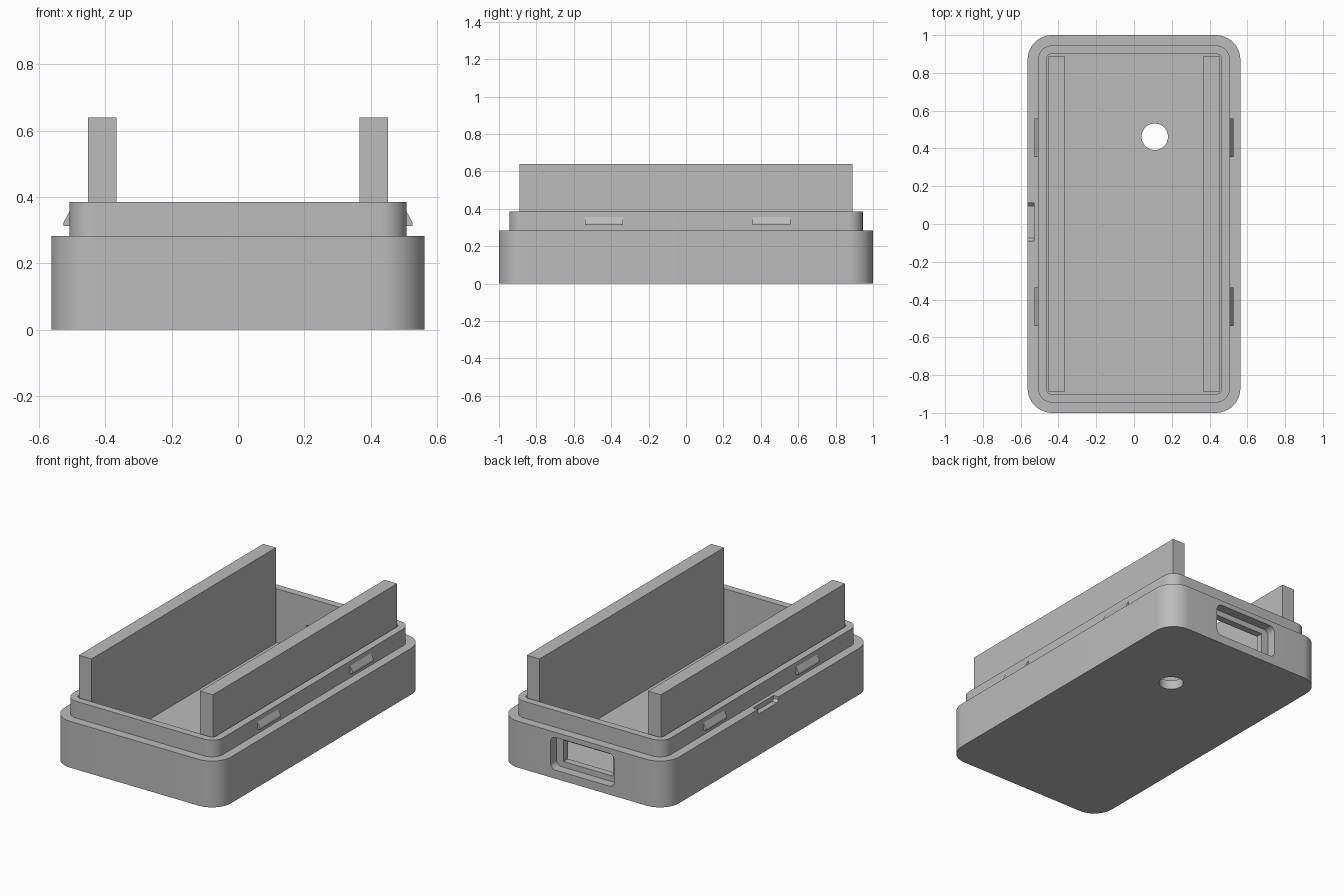
import bpy, bmesh
from math import sin, cos, pi, radians

if "Cube" in bpy.data.objects:
    bpy.data.objects.remove(bpy.data.objects["Cube"])

grey = bpy.data.materials.new("plain grey")
grey.use_nodes = True
COLOUR = (0.5, 0.5, 0.5, 1)
grey.diffuse_color = COLOUR
grey.node_tree.nodes["Principled BSDF"].inputs["Base Color"].default_value = COLOUR


def rounded_rect(hx, hy, r, steps=12):
    """Corner-rounded rectangle as (x, y) points, counter-clockwise."""
    pts = []
    for i, (sx, sy) in enumerate([(1, 1), (-1, 1), (-1, -1), (1, -1)]):
        for k in range(steps + 1):
            a = (i + k / steps) * pi / 2
            pts.append((sx * (hx - r) + r * cos(a), sy * (hy - r) + r * sin(a)))
    return pts


def loft(name, rings):
    """Solid skinned through rings of equal point count, capped at both ends."""
    bm = bmesh.new()
    loops = [[bm.verts.new(p) for p in ring] for ring in rings]
    n = len(loops[0])
    for a, b in zip(loops, loops[1:]):
        for i in range(n):
            j = (i + 1) % n
            bm.faces.new((a[i], a[j], b[j], b[i]))
    bm.faces.new(loops[0][::-1])
    bm.faces.new(loops[-1])
    bmesh.ops.recalc_face_normals(bm, faces=bm.faces)
    mesh = bpy.data.meshes.new(name)
    bm.to_mesh(mesh)
    bm.free()
    mesh.materials.append(grey)
    obj = bpy.data.objects.new(name, mesh)
    bpy.context.collection.objects.link(obj)
    return obj


def box(name, x0, x1, y0, y1, z0, z1):
    corners = [(x0, y0), (x1, y0), (x1, y1), (x0, y1)]
    return loft(name, [[(x, y, z) for x, y in corners] for z in (z0, z1)])


def cut(target, cutter):
    """Subtract the cutter and remove it."""
    mod = target.modifiers.new("cut", "BOOLEAN")
    mod.operation, mod.solver, mod.object = "DIFFERENCE", "EXACT", cutter
    bpy.ops.object.select_all(action="DESELECT")
    bpy.context.view_layer.objects.active = target
    target.select_set(True)
    bpy.ops.object.modifier_apply(modifier=mod.name)
    bpy.data.objects.remove(cutter)


FLOOR = 0.057

# Tray: outer wall, stepped lip and open cavity in one skin
sections = [
    (0.563, 1.0, 0.13, 0.0),
    (0.563, 1.0, 0.13, 0.283),
    (0.508, 0.945, 0.075, 0.283),
    (0.508, 0.945, 0.075, 0.385),
    (0.463, 0.9, 0.025, 0.385),
    (0.463, 0.9, 0.025, FLOOR),
]
tray = loft("tray", [[(x, y, z) for x, y in rounded_rect(hx, hy, r)]
                     for hx, hy, r, z in sections])

# Port in the back wall: shallow rounded recess, then a through window
PORT_Z = 0.152
recess = [(x, z + PORT_Z) for x, z in rounded_rect(0.215, 0.1, 0.035, 8)]
cut(tray, loft("recess_cutter", [[(x, y, z) for x, z in recess] for y in (0.943, 1.1)]))
cut(tray, box("window_cutter", -0.167, 0.167, 0.85, 1.05, PORT_Z - 0.065, PORT_Z + 0.065))

# Round hole through the floor
cut(tray, loft("hole_cutter", [[(x + 0.11, y + 0.462, z) for x, y in
                                rounded_rect(0.07, 0.07, 0.0699, 12)] for z in (-0.1, 0.1)]))

# Pry notch in the shoulder of the right wall
notch = [(-0.09, 0.3), (-0.09, 0.265), (-0.075, 0.252),
         (0.095, 0.252), (0.11, 0.265), (0.11, 0.3)]
cut(tray, loft("notch_cutter", [[(x, y, z) for y, z in notch] for x in (-0.6, -0.53)]))

bpy.ops.object.select_all(action="DESELECT")
tray.select_set(True)
bpy.context.view_layer.objects.active = tray
bpy.ops.object.shade_smooth_by_angle(angle=radians(30))

for side, s in (("left", 1), ("right", -1)):
    # Tall rail standing on the floor
    box(side + "_rail", s * 0.367, s * 0.453, -0.89, 0.89, FLOOR - 0.005, 0.64)
    # Wedge clips on the lip
    wedge = [(0.5, 0.312), (0.526, 0.312), (0.526, 0.324), (0.508, 0.356), (0.5, 0.356)]
    for end, y in (("front", -0.438), ("back", 0.457)):
        loft(f"{side}_{end}_clip", [[(s * x, y + d, z) for x, z in wedge]
                                    for d in (-0.101, 0.101)])
